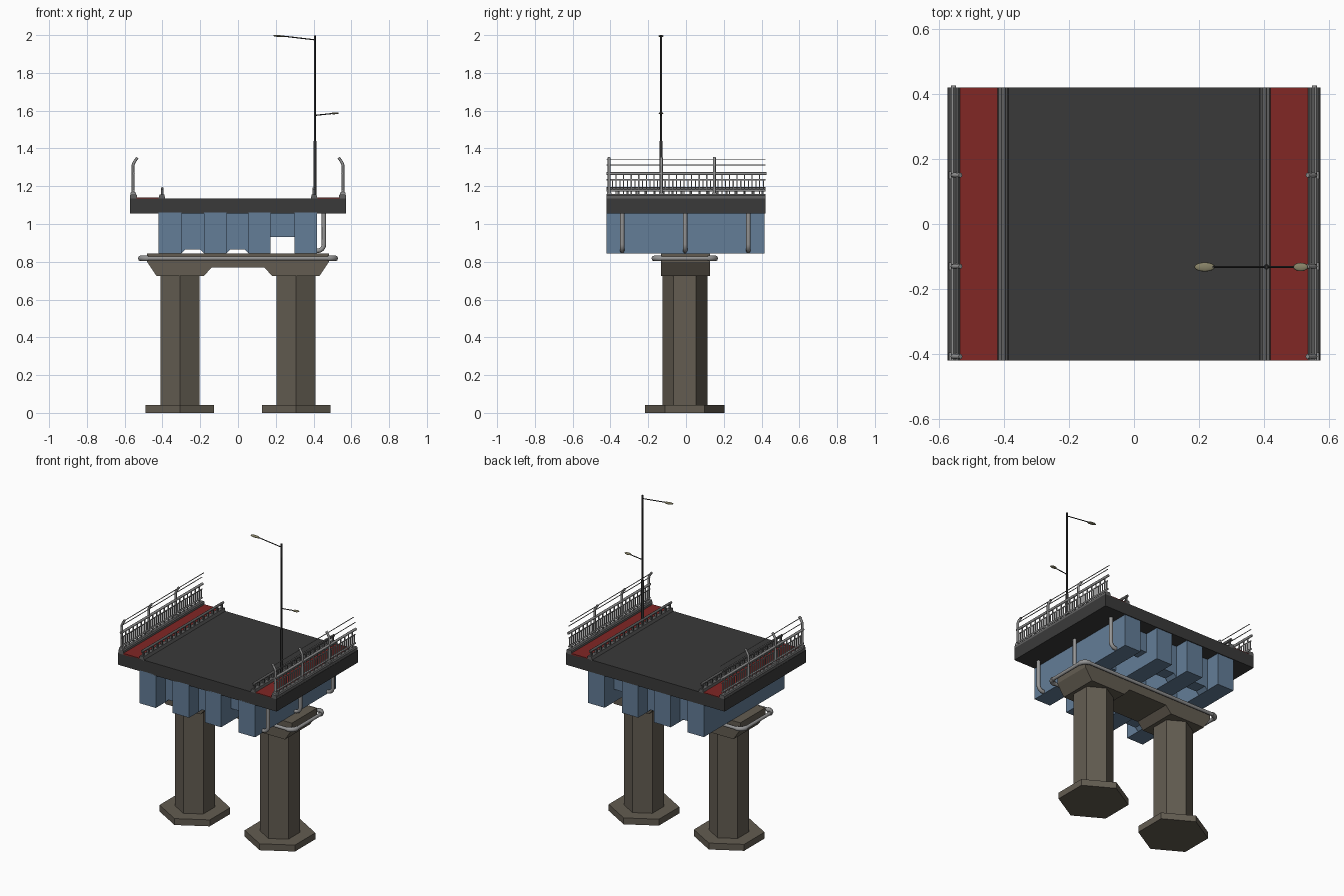
import bpy, bmesh, math
from mathutils import Matrix, Vector

if "Cube" in bpy.data.objects:
    bpy.data.objects.remove(bpy.data.objects["Cube"])


def mat(name, c):
    m = bpy.data.materials.new(name)
    m.diffuse_color = (*c, 1)
    m.use_nodes = True
    m.node_tree.nodes["Principled BSDF"].inputs["Base Color"].default_value = m.diffuse_color
    return m


CONCRETE = mat("concrete", (0.125, 0.108, 0.083))
STEEL = mat("blue_steel", (0.125, 0.205, 0.31))
ASPHALT = mat("asphalt", (0.042, 0.042, 0.042))
KERB = mat("kerb_grey", (0.12, 0.12, 0.12))
RED = mat("red_path", (0.22, 0.02, 0.018))
METAL = mat("rail_metal", (0.3, 0.3, 0.3))
DARK = mat("dark_metal", (0.03, 0.03, 0.03))
LAMP = mat("lamp_shell", (0.25, 0.23, 0.14))


def add(name, mesh, m):
    ob = bpy.data.objects.new(name, mesh)
    bpy.context.collection.objects.link(ob)
    mesh.materials.clear()
    mesh.materials.append(m)
    return ob


def finish(name, bm, m, smooth=False):
    bmesh.ops.recalc_face_normals(bm, faces=bm.faces)
    for f in bm.faces:
        f.smooth = smooth
    me = bpy.data.meshes.new(name)
    bm.to_mesh(me)
    bm.free()
    return add(name, me, m)


def boxes(name, spans, m):
    """One object from (x0, x1, y0, y1, z0, z1) boxes."""
    bm = bmesh.new()
    for x0, x1, y0, y1, z0, z1 in spans:
        t = Matrix.Translation(((x0 + x1) / 2, (y0 + y1) / 2, (z0 + z1) / 2))
        s = Matrix.Diagonal((abs(x1 - x0), y1 - y0, z1 - z0, 1))
        bmesh.ops.create_cube(bm, size=1, matrix=t @ s)
    return finish(name, bm, m)


def prism(name, profile, y0, y1, m):
    """Extrude an xz profile along y."""
    bm = bmesh.new()
    f = bm.faces.new([bm.verts.new((x, y0, z)) for x, z in profile])
    r = bmesh.ops.extrude_face_region(bm, geom=[f])
    vs = [v for v in r["geom"] if isinstance(v, bmesh.types.BMVert)]
    bmesh.ops.translate(bm, verts=vs, vec=(0, y1 - y0, 0))
    return finish(name, bm, m)


def hexagon(name, x, y, z0, z1, r, m):
    bm = bmesh.new()
    pts = [(x + r * math.sin(i * math.pi / 3), y + r * math.cos(i * math.pi / 3)) for i in range(6)]
    lo, hi = ([bm.verts.new((*p, z)) for p in pts] for z in (z0, z1))
    bm.faces.new(lo)
    bm.faces.new(hi)
    for i in range(6):
        j = (i + 1) % 6
        bm.faces.new((lo[i], lo[j], hi[j], hi[i]))
    return finish(name, bm, m)


def tubes(name, paths, r, m, closed=False, res=2):
    """Round tubes along point paths, turned into a mesh."""
    cu = bpy.data.curves.new(name, "CURVE")
    cu.dimensions = "3D"
    cu.bevel_depth, cu.bevel_resolution, cu.use_fill_caps = r, res, True
    for path in paths:
        sp = cu.splines.new("POLY")
        sp.points.add(len(path) - 1)
        for p, co in zip(sp.points, path):
            p.co = (*co, 1)
        sp.use_cyclic_u = closed
    tmp = bpy.data.objects.new(name + "_tmp", cu)
    bpy.context.collection.objects.link(tmp)
    dg = bpy.context.evaluated_depsgraph_get()
    me = bpy.data.meshes.new_from_object(tmp.evaluated_get(dg))
    bpy.data.objects.remove(tmp)
    bpy.data.curves.remove(cu)
    me.name = name
    ob = add(name, me, m)
    bpy.context.view_layer.objects.active = ob
    bpy.ops.object.select_all(action="DESELECT")
    ob.select_set(True)
    bpy.ops.object.shade_smooth_by_angle(angle=math.radians(50))
    return ob


def arc(cx, cz, r, a0, a1, n=6):
    for i in range(n + 1):
        a = math.radians(a0 + (a1 - a0) * i / n)
        yield cx + r * math.cos(a), cz + r * math.sin(a)


def ellipsoid(name, loc, size, tilt, m):
    bm = bmesh.new()
    bmesh.ops.create_uvsphere(bm, u_segments=16, v_segments=8, radius=1,
                              matrix=Matrix.Translation(loc) @ Matrix.Rotation(tilt, 4, "Y")
                              @ Matrix.Diagonal((*size, 1)))
    return finish(name, bm, m, True)


L = 0.42  # half length of the span

# Piers and hammerhead cap
for side, sx in (("left", -1), ("right", 1)):
    hexagon(f"{side}_footing", sx * 0.308, -0.006, 0, 0.042, 0.21, CONCRETE)
    hexagon(f"{side}_column", sx * 0.308, -0.006, 0.04, 0.735, 0.119, CONCRETE)
half = [(0.14, 0.77), (0.18, 0.725), (0.432, 0.725), (0.482, 0.80), (0.482, 0.845)]
prism("pier_cap", half + [(-x, z) for x, z in reversed(half)], -0.132, 0.127, CONCRETE)

# Service pipe looping round the cap, with thicker corner elbows
loop, elbows = [], []
for cx, cy, a in ((0.475, 0.115, 0), (-0.475, 0.115, 90), (-0.475, -0.128, 180), (0.475, -0.128, 270)):
    corner = [(x, y, 0.818) for x, y in arc(cx, cy, 0.04, a, a + 90)]
    loop += corner
    elbows.append(corner)
tubes("service_pipe", [loop], 0.011, METAL, closed=True)
tubes("pipe_elbows", elbows, 0.015, METAL)

# Four girders and the cross diaphragms between them
gx = [(-0.42, -0.30), (-0.18, -0.06), (0.055, 0.172), (0.298, 0.417)]
boxes("girders", [(a, b, -L, L - 0.005, 0.845, 1.06) for a, b in gx], STEEL)
for i, zb in enumerate((0.845, 0.845, 0.93)):
    a, b = gx[i][1], gx[i + 1][0]
    prof = [(a, zb), (a + 0.02, zb + 0.02), (b - 0.02, zb + 0.02), (b, zb)] if i < 2 else [(a, zb), (b, zb)]
    for k, y in enumerate((-0.28, 0, 0.28)):
        prism(f"diaphragm_{i}_{k}", prof + [(b, 1.06), (a, 1.06)], y - 0.04, y + 0.04, STEEL)

# Drain pipes on the right girder
drains = []
for y in (-0.338, -0.005, 0.33):
    drains.append([(0.455, y, 1.06)] + [(x, y, z) for x, z in arc(0.42, 0.893, 0.035, 0, -90)]
                  + [(0.405, y, 0.858)])
tubes("drain_pipes", drains, 0.012, METAL)

# Deck slab, footpaths, kerbs, barriers and railings
boxes("deck", [(-0.573, 0.573, -L, L, 1.055, 1.135)], ASPHALT)
for side, s in (("left", -1), ("right", 1)):
    boxes(f"{side}_footpath", [(s * 0.42, s * 0.537, -L, L, 1.13, 1.139)], RED)
    prism(f"{side}_outer_kerb", [(s * x, z) for x, z in
          ((0.535, 1.13), (0.571, 1.13), (0.571, 1.152), (0.565, 1.158), (0.541, 1.158), (0.535, 1.152))],
          -L, L, KERB)
    prism(f"{side}_inner_kerb", [(s * x, z) for x, z in
          ((0.384, 1.13), (0.422, 1.13), (0.416, 1.155), (0.39, 1.155))], -L, L, KERB)
    # Low barrier beside the road
    n = 18
    ys = [-0.405 + 0.81 * i / (n - 1) for i in range(n)]
    boxes(f"{side}_barrier_posts", [(s * 0.395, s * 0.407, y - 0.005, y + 0.005, 1.15, 1.186) for y in ys], KERB)
    tubes(f"{side}_barrier_rail", [[(s * 0.401, -L, 1.187), (s * 0.401, L, 1.187)]], 0.008, KERB)
    # Tall posts curving inward at the top
    posts = []
    for y in (-0.407, -0.13, 0.15):
        posts.append([(s * 0.556, y, 1.15)] + [(s * x, y, z) for x, z in arc(0.516, 1.305, 0.04, 0, 38)]
                     + [(s * 0.538, y, 1.345), (s * 0.533, y, 1.351)])
    tubes(f"{side}_railing_posts", posts, 0.0075, METAL)
    boxes(f"{side}_post_feet", [(s * 0.541, s * 0.568, y - 0.012, y + 0.012, 1.155, 1.168)
                                for y in (-0.407, -0.13, 0.15)], METAL)
    # Horizontal rails, wires and balusters
    tubes(f"{side}_hand_rail", [[(s * 0.554, -L, 1.267), (s * 0.554, L + 0.006, 1.267)]], 0.008, METAL)
    tubes(f"{side}_lower_rail", [[(s * 0.554, -L, 1.178), (s * 0.554, L, 1.178)]], 0.006, METAL)
    tubes(f"{side}_wires", [[(s * x, -L, z), (s * x, L, z)] for x, z in ((0.554, 1.312), (0.542, 1.343))],
          0.0025, METAL, res=1)
    bal = []
    for i in range(42):
        y = -0.41 + i * 0.02
        z0, z1 = ((1.16, 1.265), (1.18, 1.235))[i % 2]
        bal.append((s * 0.551, s * 0.557, y - 0.003, y + 0.003, z0, z1))
    bal.append((s * 0.552, s * 0.556, -L, L, 1.231, 1.237))
    boxes(f"{side}_balusters", bal, METAL)

# Street lamp with a road arm and a lower footpath arm
px, py = 0.407, -0.132
tubes("lamp_pole_base", [[(px, py, 1.135), (px, py, 1.44)]], 0.0085, DARK)
tubes("lamp_pole", [[(px, py, 1.43), (px, py, 1.997)]], 0.0055, DARK)
tubes("lamp_arms", [[(px, py, 1.975), (0.235, py, 1.995)], [(px, py, 1.575), (0.5, py, 1.585)]], 0.003, DARK)
ellipsoid("road_lamp_head", Vector((0.217, py, 1.995)), (0.032, 0.014, 0.005), 0.06, LAMP)
ellipsoid("path_lamp_head", Vector((0.512, py, 1.586)), (0.023, 0.013, 0.005), -0.06, LAMP)
